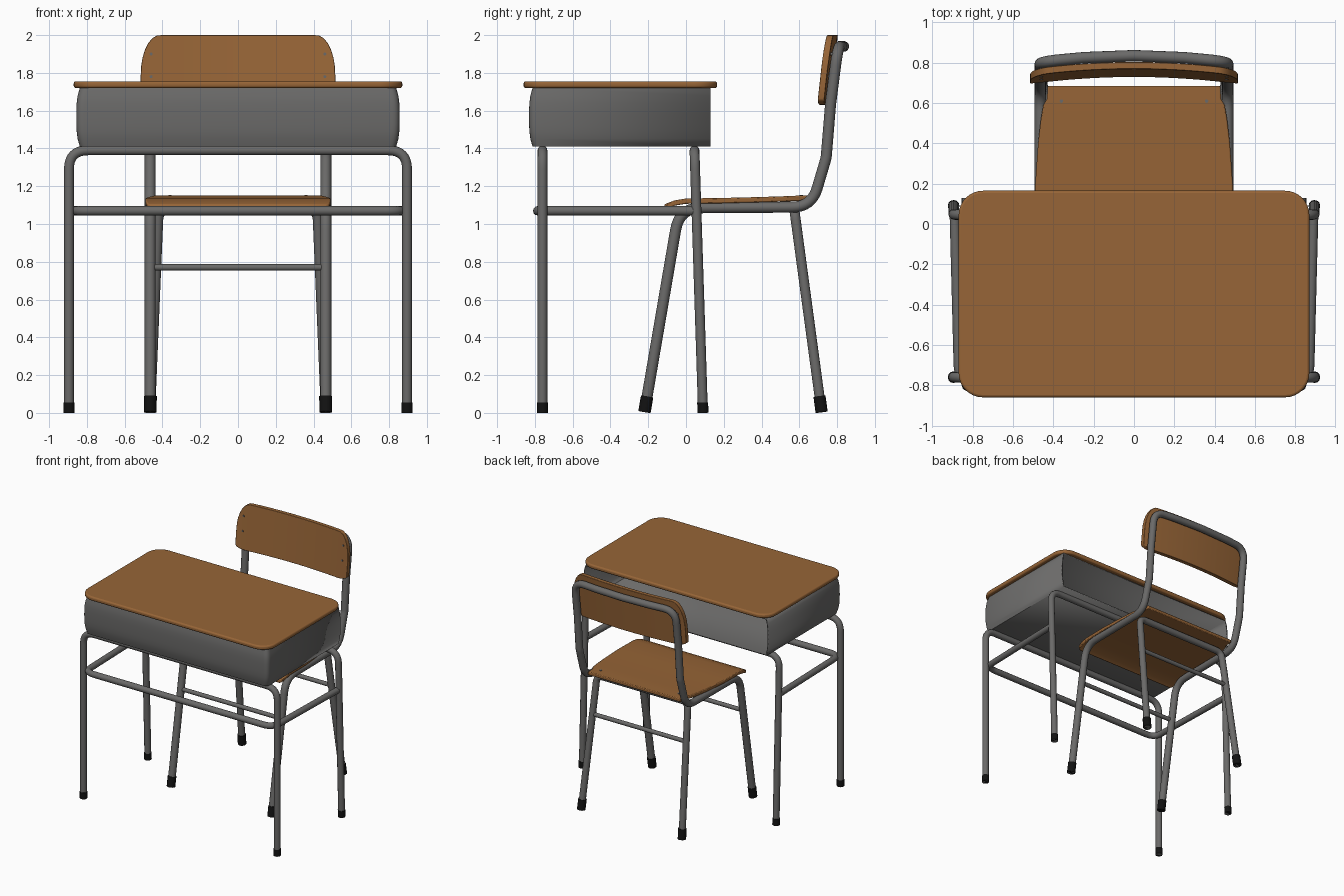
import bpy, bmesh
from math import sin, cos, pi, tan
from mathutils import Vector

cube = bpy.data.objects.get("Cube")
if cube:
    bpy.data.objects.remove(cube, do_unlink=True)


def material(name, color, rough):
    m = bpy.data.materials.new(name)
    m.use_nodes = True
    m.diffuse_color = (*color, 1)
    node = m.node_tree.nodes["Principled BSDF"]
    node.inputs["Base Color"].default_value = (*color, 1)
    node.inputs["Roughness"].default_value = rough
    return m


WOOD = material("brown wood", (0.31, 0.13, 0.038), 0.6)
STEEL = material("grey steel", (0.145, 0.143, 0.14), 0.5)
RUBBER = material("black rubber", (0.006, 0.006, 0.006), 0.8)
parts = []


def finish(name, bm, mat):
    """Turn a bmesh into a named, coloured object."""
    bmesh.ops.recalc_face_normals(bm, faces=bm.faces)
    mesh = bpy.data.meshes.new(name)
    bm.to_mesh(mesh)
    bm.free()
    mesh.materials.append(mat)
    obj = bpy.data.objects.new(name, mesh)
    bpy.context.collection.objects.link(obj)
    parts.append(obj)
    return obj


def sheet(bm, rows):
    """Skin a grid of points with quads."""
    grid = [[bm.verts.new(p) for p in row] for row in rows]
    for a, b in zip(grid, grid[1:]):
        for i in range(len(a) - 1):
            bm.faces.new((a[i], a[i + 1], b[i + 1], b[i]))
    return grid


def thicken(bm, offset):
    out = bmesh.ops.extrude_face_region(bm, geom=bm.faces[:], use_keep_orig=True)
    verts = [g for g in out["geom"] if isinstance(g, bmesh.types.BMVert)]
    bmesh.ops.translate(bm, verts=verts, vec=offset)


def bevel(obj, width, segments=3):
    mod = obj.modifiers.new("edge rounding", "BEVEL")
    mod.width, mod.segments = width, segments
    mod.limit_method, mod.angle_limit = "ANGLE", 0.9


def fillet(points, radius, steps=8):
    """Round the corners of a polyline."""
    pts = [Vector(p) for p in points]
    path = [pts[0]]
    for a, b, c in zip(pts, pts[1:], pts[2:]):
        u, v = (a - b), (c - b)
        turn = pi - u.angle(v)
        cut = min(radius * tan(turn / 2), u.length * 0.48, v.length * 0.48)
        p, q = b + u.normalized() * cut, b + v.normalized() * cut
        for i in range(steps + 1):
            t = i / steps
            path.append(p * (1 - t) ** 2 + b * 2 * t * (1 - t) + q * t * t)
    return path + [pts[-1]]


def tube(name, points, radius, mat=STEEL, bend=0.1):
    curve = bpy.data.curves.new(name, "CURVE")
    curve.dimensions = "3D"
    curve.bevel_depth, curve.bevel_resolution = radius, 4
    curve.use_fill_caps = True
    path = fillet(points, bend)
    spline = curve.splines.new("POLY")
    spline.points.add(len(path) - 1)
    for sp, p in zip(spline.points, path):
        sp.co = (*p, 1)
    curve.materials.append(mat)
    obj = bpy.data.objects.new(name, curve)
    bpy.context.collection.objects.link(obj)
    bpy.ops.object.select_all(action="DESELECT")
    obj.select_set(True)
    bpy.context.view_layer.objects.active = obj
    bpy.ops.object.convert(target="MESH")
    parts.append(bpy.context.view_layer.objects.active)


def mirrored(half):
    """Complete a path that ends near the middle plane."""
    return half + [(-x, y, z) for x, y, z in reversed(half) if abs(x) > 0.001]


def foot_caps(name, foot, knee, height, radius):
    a, b = Vector(foot), Vector(knee)
    tip = a + (b - a).normalized() * height
    for side, s in (("left", 1), ("right", -1)):
        tube(f"{name}_{side}", [(s * p.x, p.y, p.z) for p in (a, tip)], radius, RUBBER)


# Desk top: rounded rectangle slab
bm = bmesh.new()
R, W, Y0, Y1 = 0.12, 0.87, -0.86, 0.165
ring = []
centres = ((W - R, Y1 - R), (R - W, Y1 - R), (R - W, Y0 + R), (W - R, Y0 + R))
for k, (cx, cy) in enumerate(centres):
    for i in range(9):
        a = (k + i / 8) * pi / 2
        ring.append(bm.verts.new((cx + R * cos(a), cy + R * sin(a), 1.72)))
bm.faces.new(ring)
thicken(bm, (0, 0, 0.035))
bevel(finish("desk_top", bm, WOOD), 0.012)

# Book box: bulging sheet walls, closed above and below, open at the back
bm = bmesh.new()
rows = []
for i in range(9):
    t = i / 8 * 2 - 1
    inset = 0.016 * abs(t) ** 3
    x, y = 0.85 - inset, -0.825 + inset
    half = [(x, 0.13, 0), (x, y, 0)]
    rows.append([(p.x, p.y, 1.565 + 0.15 * t) for p in fillet(mirrored(half), 0.035, 5)])
grid = sheet(bm, rows)
bm.faces.new(grid[0])
bm.faces.new(grid[-1])
box = finish("book_box", bm, STEEL)
solid = box.modifiers.new("sheet thickness", "SOLIDIFY")
solid.thickness, solid.offset = 0.012, 0

# Desk frame: two inverted U tubes and a three-sided foot rail
for name, y_foot, y_top in (("front", -0.76, -0.76), ("back", 0.09, 0.045)):
    foot, knee = (0.895, y_foot, 0), (0.895, y_top, 1.39)
    tube(f"desk_{name}_legs", mirrored([foot, knee]), 0.026, bend=0.1)
    foot_caps(f"desk_{name}_cap", foot, knee, 0.055, 0.029)
tube("desk_foot_rail", mirrored([(0.89, 0.055, 1.07), (0.868, -0.785, 1.07)]), 0.025, bend=0.09)

# Chair main frame: front legs, seat rails, uprights and top bar in one tube
X = 0.465
front_foot, front_knee = (X, -0.22, 0.004), (X, -0.035, 1.085)
frame = [front_foot, front_knee, (X, 0.665, 1.09), (X, 0.742, 1.35),
         (X, 0.765, 1.63), (X, 0.805, 1.94), (0.25, 0.825, 1.94), (0, 0.835, 1.94)]
tube("chair_frame", mirrored(frame), 0.029, bend=0.14)
foot_caps("chair_front_cap", front_foot, front_knee, 0.085, 0.033)

# Chair back legs joined under the seat
back_foot, back_knee = (X, 0.718, 0.004), (0.42, 0.573, 1.08)
tube("chair_back_legs", mirrored([back_foot, back_knee]), 0.027, bend=0.06)
foot_caps("chair_back_cap", back_foot, back_knee, 0.085, 0.033)

# Chair stretchers
for name, half_width, y in (("front", X, -0.09), ("back", 0.433, 0.615)):
    tube(f"chair_{name}_stretcher", [(half_width, y, 0.77), (-half_width, y, 0.77)], 0.017)

# Seat: bent panel with a dropped front edge, narrowing between the uprights
bm = bmesh.new()
profile = [(-0.115, 1.102, 0.465), (-0.1, 1.11, 0.483), (-0.06, 1.125, 0.49), (0, 1.135, 0.49),
           (0.2, 1.138, 0.49), (0.4, 1.143, 0.476), (0.52, 1.147, 0.462), (0.59, 1.15, 0.45),
           (0.62, 1.15, 0.432), (0.685, 1.15, 0.428)]
sheet(bm, [[(w * i / 4, y, z) for i in range(-4, 5)] for y, z, w in profile])
thicken(bm, (0, 0, -0.028))
bevel(finish("seat", bm, WOOD), 0.006, 2)


# Backrest: curved, leaning panel with round upper corners
def rest_y(x, z):
    return 0.735 + (z - 2) * 0.11 + 0.035 * (1 - (x / 0.515) ** 2)


bm = bmesh.new()
rows = []
for i in range(33):
    x = -0.515 * cos(pi * i / 32)
    corner = max(0, (abs(x) - 0.415) / 0.1)
    drop = 1 - max(0, 1 - corner ** 2) ** 0.5
    low, high = 1.63 + 0.035 * drop, 2 - 0.21 * drop
    rows.append([(x, rest_y(x, z), z) for z in (low, (low + high) / 2, high)])
sheet(bm, rows)
thicken(bm, (0, 0.034, 0))
bevel(finish("backrest", bm, WOOD), 0.006, 2)

# Screws in the seat and backrest
for s in (-1, 1):
    tube("seat_screw", [(s * 0.36, 0.61, 1.14), (s * 0.36, 0.61, 1.154)], 0.009)
    for z in (1.78, 1.9):
        y = rest_y(0.46, z)
        tube("backrest_screw", [(s * 0.46, y - 0.004, z), (s * 0.46, y + 0.06, z)], 0.008)

# Smooth shading with sharp edges kept
bpy.ops.object.select_all(action="DESELECT")
for obj in parts:
    obj.select_set(True)
bpy.context.view_layer.objects.active = parts[0]
bpy.ops.object.shade_smooth_by_angle(angle=0.7)
